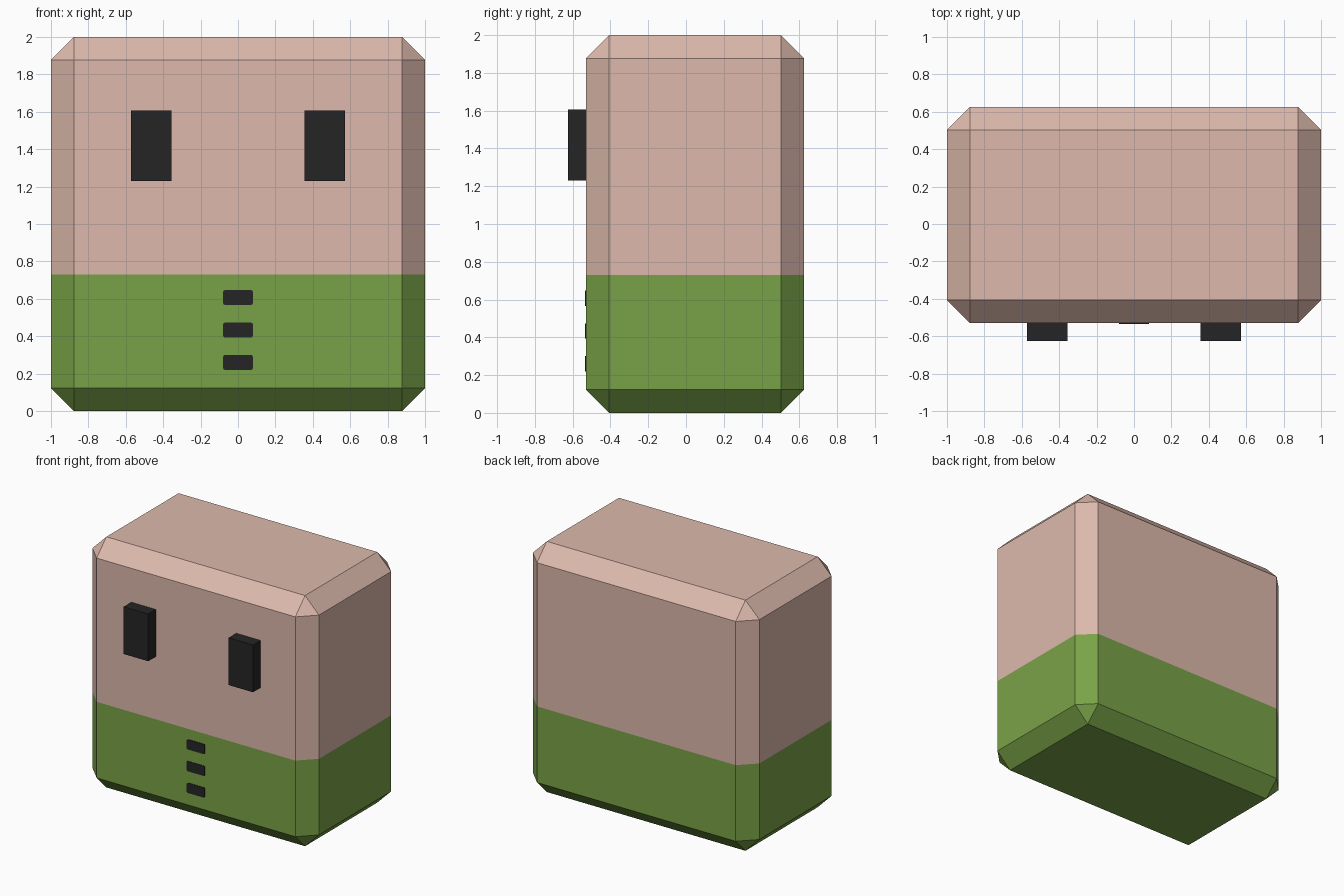
import bpy, bmesh
from mathutils import Vector

if "Cube" in bpy.data.objects:
    bpy.data.objects.remove(bpy.data.objects["Cube"])


def srgb(r, g, b):
    def lin(c):
        c /= 255
        return c / 12.92 if c <= 0.04045 else ((c + 0.055) / 1.055) ** 2.4
    return (lin(r), lin(g), lin(b), 1)


def material(name, rgb):
    m = bpy.data.materials.new(name)
    m.diffuse_color = srgb(*rgb)
    m.use_nodes = True
    m.node_tree.nodes["Principled BSDF"].inputs["Base Color"].default_value = m.diffuse_color
    return m


SKIN = material("skin pink", (221, 185, 172))
GREEN = material("shirt green", (121, 162, 71))
BLACK = material("black", (37, 37, 37))


def box_mesh(lo, hi):
    lo, hi = Vector(lo), Vector(hi)
    bm = bmesh.new()
    bmesh.ops.create_cube(bm, size=1)
    for v in bm.verts:
        v.co = Vector((lo[i] + hi[i]) / 2 + v.co[i] * (hi[i] - lo[i]) for i in range(3))
    return bm


def finish(bm, name, *mats):
    bmesh.ops.recalc_face_normals(bm, faces=bm.faces)
    me = bpy.data.meshes.new(name)
    bm.to_mesh(me)
    bm.free()
    for m in mats:
        me.materials.append(m)
    ob = bpy.data.objects.new(name, me)
    bpy.context.collection.objects.link(ob)
    return ob


FRONT = -0.53

# Chamfered body, cut at the shirt line and coloured by height
bm = box_mesh((-1, FRONT, 0), (1, 0.626, 2))
bmesh.ops.bevel(bm, geom=bm.edges[:], offset=0.123, offset_type='OFFSET',
                segments=1, profile=0.5, affect='EDGES')
bmesh.ops.bisect_plane(bm, geom=bm.verts[:] + bm.edges[:] + bm.faces[:],
                       plane_co=(0, 0, 0.73), plane_no=(0, 0, 1))
for f in bm.faces:
    f.material_index = 1 if f.calc_center_median().z < 0.73 else 0
finish(bm, "body", SKIN, GREEN)

# Two block eyes
for side, x in (("left", -0.463), ("right", 0.463)):
    finish(box_mesh((x - 0.108, -0.626, 1.23), (x + 0.108, FRONT, 1.607)),
           side + "_eye", BLACK)

# Three thin shirt buttons with slightly rounded corners
for i, z in enumerate((0.26, 0.433, 0.607)):
    bm = box_mesh((-0.08, FRONT - 0.004, z - 0.04), (0.08, FRONT + 0.002, z + 0.04))
    corners = [e for e in bm.edges
               if abs(e.verts[0].co.y - e.verts[1].co.y) > 0.001]
    bmesh.ops.bevel(bm, geom=corners, offset=0.01, offset_type='OFFSET',
                    segments=2, profile=0.5, affect='EDGES')
    finish(bm, f"button_{i + 1}", BLACK)
